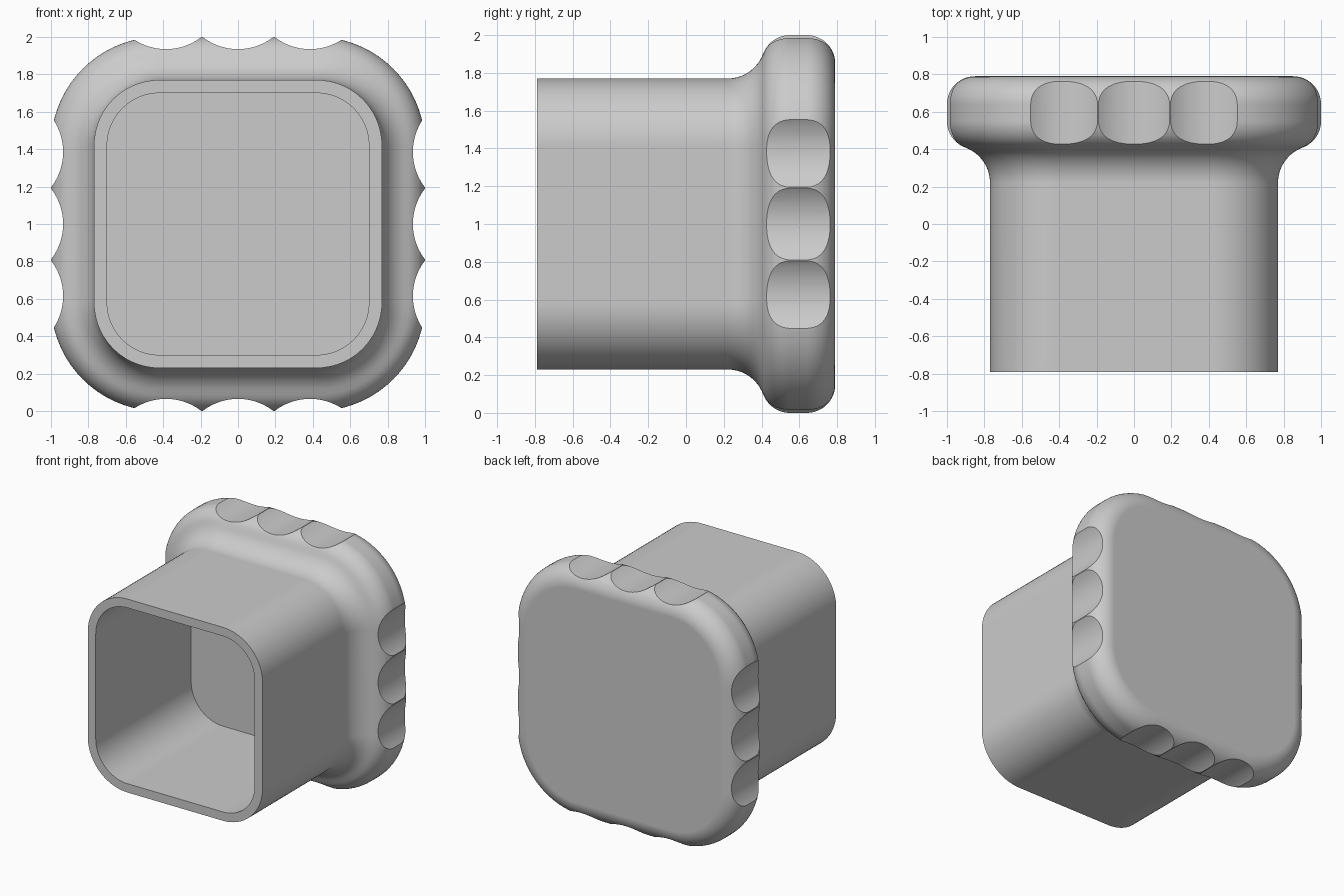
import bpy
import bmesh
from math import sin, cos, pi, radians
from mathutils import Matrix

if "Cube" in bpy.data.objects:
    bpy.data.objects.remove(bpy.data.objects["Cube"])

MID = 1.0        # height of the centre axis
CORE = 0.42      # half length of the straight run on every side
CORNER_STEPS = 18

grey = bpy.data.materials.new("light grey")
grey.use_nodes = True
colour = (0.6, 0.6, 0.6, 1)
grey.diffuse_color = colour
grey.node_tree.nodes["Principled BSDF"].inputs["Base Color"].default_value = colour


def arc(ch, cy, r, start, end, steps=12):
    """Arc points as (half size, y)."""
    angles = [radians(start + (end - start) * i / steps) for i in range(steps + 1)]
    return [(ch + r * cos(a), cy + r * sin(a)) for a in angles]


def rounded_square(bm, half, y):
    """Ring of vertices round the y axis."""
    r = half - CORE
    ring = []
    for q, (sx, sz) in enumerate([(1, 1), (-1, 1), (-1, -1), (1, -1)]):
        for i in range(CORNER_STEPS + 1):
            a = (q + i / CORNER_STEPS) * pi / 2
            ring.append(bm.verts.new((sx * CORE + r * cos(a), y, MID + sz * CORE + r * sin(a))))
    return ring


# Profile: cavity floor, open rim, sleeve, flared collar, rounded head
profile = [(0.70, 0.41), (0.70, -0.79), (0.77, -0.79)]
profile += arc(0.97, 0.22, 0.20, 180, 115)
profile += arc(0.85, 0.55, 0.15, -65, 0)
profile += arc(0.85, 0.64, 0.15, 0, 90)

bm = bmesh.new()
rings = [rounded_square(bm, h, y) for h, y in profile]
n = len(rings[0])
for a, b in zip(rings, rings[1:]):
    for i in range(n):
        j = (i + 1) % n
        bm.faces.new((a[i], a[j], b[j], b[i]))
bm.faces.new(rings[0])
bm.faces.new(rings[-1])
bmesh.ops.recalc_face_normals(bm, faces=bm.faces)
mesh = bpy.data.meshes.new("knob_body")
bm.to_mesh(mesh)
bm.free()
mesh.materials.append(grey)
body = bpy.data.objects.new("knob_body", mesh)
bpy.context.collection.objects.link(body)
bpy.context.view_layer.objects.active = body
body.select_set(True)

# Finger grips: three scallops on each of the four sides
for side in range(4):
    for k in (-1, 0, 1):
        bm = bmesh.new()
        spin = Matrix.Translation((0, 0, MID)) @ Matrix.Rotation(side * pi / 2, 4, 'Y')
        place = Matrix.Translation((k * 0.385, 0.6, 1.245)) @ Matrix.Rotation(pi / 2, 4, 'X')
        bmesh.ops.create_cone(bm, cap_ends=True, segments=96, radius1=0.31,
                              radius2=0.31, depth=0.8, matrix=spin @ place)
        cut_mesh = bpy.data.meshes.new("grip_cutter")
        bm.to_mesh(cut_mesh)
        bm.free()
        cut_mesh.materials.append(grey)
        cutter = bpy.data.objects.new("grip_cutter", cut_mesh)
        cutter.hide_render = True
        bpy.context.collection.objects.link(cutter)
        mod = body.modifiers.new("grip", 'BOOLEAN')
        mod.operation = 'DIFFERENCE'
        mod.solver = 'EXACT'
        mod.object = cutter
        bpy.ops.object.modifier_apply(modifier=mod.name)
        bpy.data.objects.remove(cutter)

# Smooth curves with crisp rims
bpy.ops.object.shade_smooth_by_angle(angle=radians(20))
weighted = body.modifiers.new("even_shading", 'WEIGHTED_NORMAL')
weighted.keep_sharp = True
